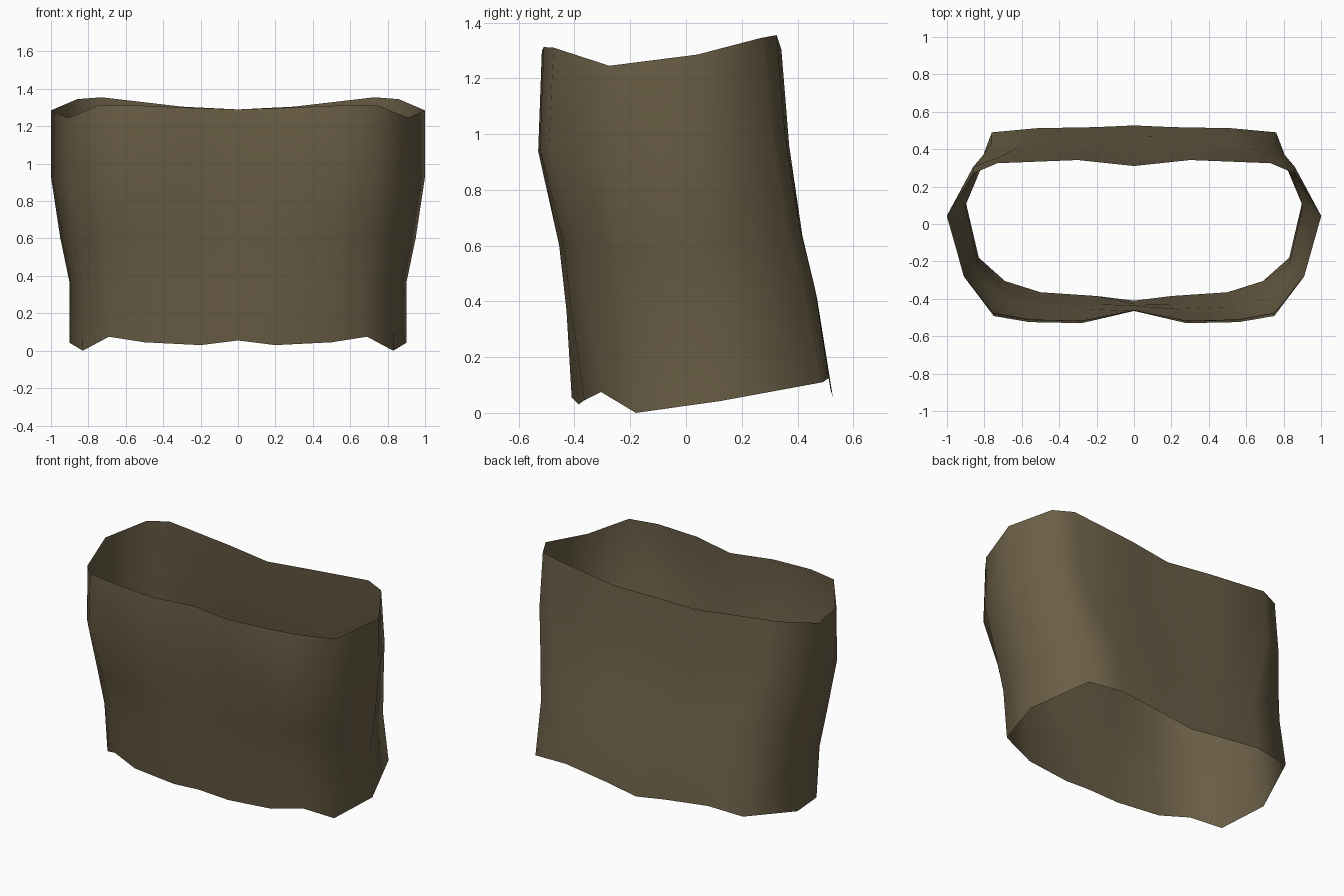
import bpy, bmesh

if "Cube" in bpy.data.objects:
    bpy.data.objects.remove(bpy.data.objects["Cube"])

# Half outlines of the two open rims, front centre -> right side -> back centre
BOTTOM = [(0, -.41, .055), (.20, -.385, .03), (.50, -.365, .045), (.69, -.305, .075),
          (.83, -.18, 0), (.90, .12, .042), (.76, .49, .11), (.52, .512, .125),
          (.20, .518, .085), (0, .527, .055)]
TOP = [(0, -.46, 1.29), (.28, -.517, 1.30), (.56, -.51, 1.312), (.75, -.475, 1.31),
       (.91, -.275, 1.245), (1.0, .04, 1.285), (.86, .27, 1.345), (.73, .325, 1.355),
       (.30, .342, 1.305), (0, .31, 1.29)]

# Per ring blend from bottom to top: width, front depth, back depth, height
RINGS = [(0, 0, 0, 0), (.02, .33, .27, .265), (.5, .53, .57, .45),
         (1, 1.1, .84, .715), (1, 1, 1, 1)]


def mix(a, b, t):
    return a + (b - a) * t


def ring_points(wx, front, back, wz):
    half = []
    for i, (a, b) in enumerate(zip(BOTTOM, TOP)):
        s = i / (len(TOP) - 1)
        wy = mix(front, back, min(1, max(0, (s - .4) / .25)))
        half.append((mix(a[0], b[0], wx), mix(a[1], b[1], wy), mix(a[2], b[2], wz)))
    # mirror to the left side
    return half + [(-x, y, z) for x, y, z in half[-2:0:-1]]


# Open fabric tube
bm = bmesh.new()
rings = [[bm.verts.new(p) for p in ring_points(*r)] for r in RINGS]
for low, high in zip(rings, rings[1:]):
    n = len(low)
    for i in range(n):
        j = (i + 1) % n
        bm.faces.new((low[i], low[j], high[j], high[i])).smooth = True
mesh = bpy.data.meshes.new("fabric_tube")
bm.to_mesh(mesh)
bm.free()

# Olive brown cloth
cloth = bpy.data.materials.new("olive brown cloth")
cloth.diffuse_color = (.144, .112, .061, 1)
cloth.use_nodes = True
cloth.node_tree.nodes["Principled BSDF"].inputs["Base Color"].default_value = cloth.diffuse_color
mesh.materials.append(cloth)
tube = bpy.data.objects.new("fabric_tube", mesh)
bpy.context.collection.objects.link(tube)
